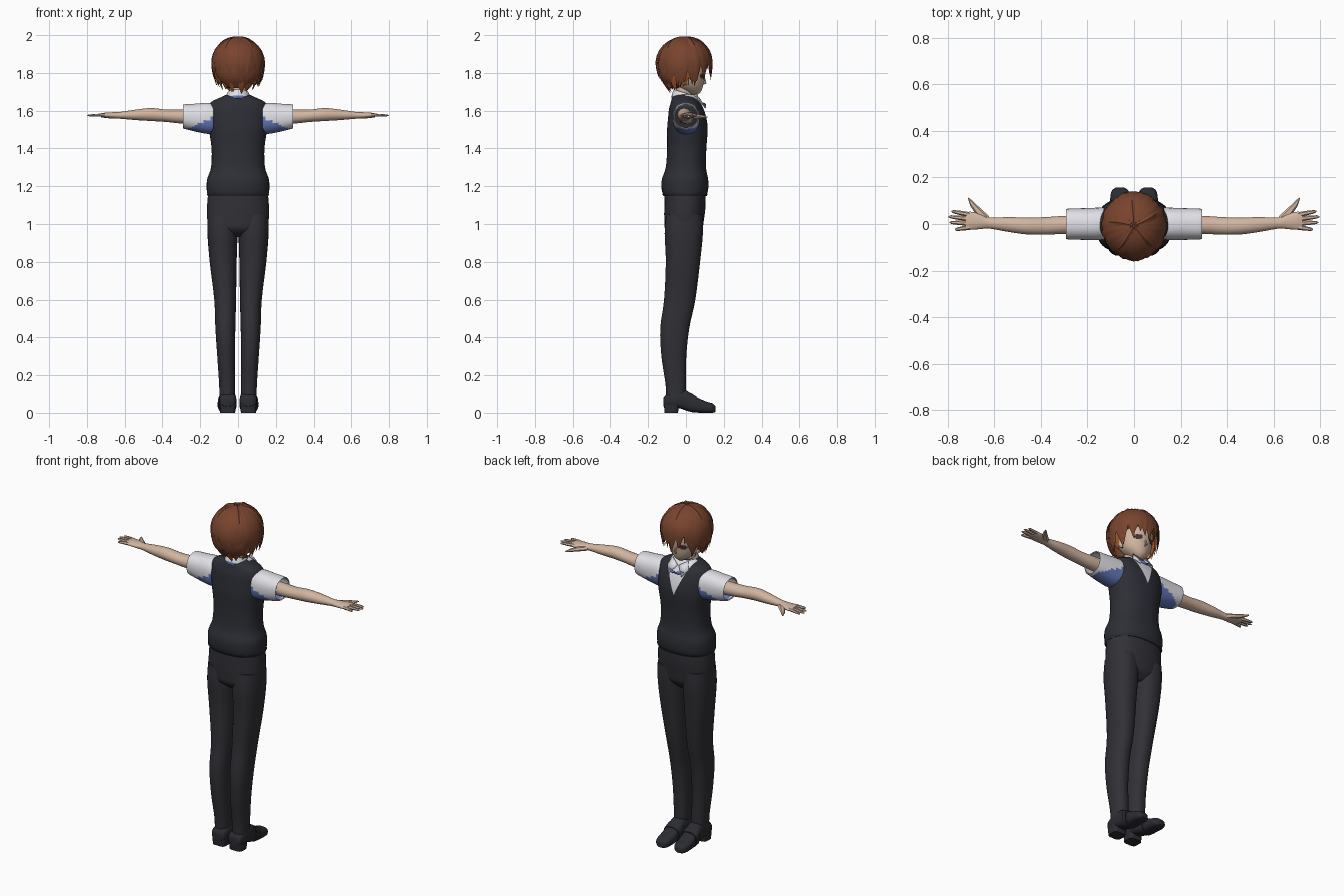
import bpy, bmesh, math, random
from mathutils import Vector

random.seed(4)
if "Cube" in bpy.data.objects:
    bpy.data.objects.remove(bpy.data.objects["Cube"])


def material(name, r, g, b):
    m = bpy.data.materials.new(name)
    m.use_nodes = True
    m.diffuse_color = (r, g, b, 1)
    m.node_tree.nodes["Principled BSDF"].inputs["Base Color"].default_value = (r, g, b, 1)
    return m


SKIN = material("skin", 0.64, 0.46, 0.35)
HAIR = material("brown hair", 0.19, 0.058, 0.027)
NAPE = material("copper hair", 0.36, 0.1, 0.025)
VEST = material("charcoal knit", 0.026, 0.028, 0.036)
CLOTH = material("dark trousers", 0.03, 0.03, 0.037)
SHOE = material("shoe leather", 0.024, 0.025, 0.032)
WHITE = material("white shirt", 0.74, 0.74, 0.79)
BLUE = material("blue shade", 0.13, 0.19, 0.5)
EYE = material("dark eye", 0.06, 0.03, 0.025)


def finish(name, bm, mats, mirror=False, thick=0):
    bmesh.ops.recalc_face_normals(bm, faces=bm.faces)
    mesh = bpy.data.meshes.new(name)
    bm.to_mesh(mesh)
    bm.free()
    ob = bpy.data.objects.new(name, mesh)
    bpy.context.collection.objects.link(ob)
    for m in mats:
        mesh.materials.append(m)
    bpy.ops.object.select_all(action='DESELECT')
    ob.select_set(True)
    bpy.context.view_layer.objects.active = ob
    bpy.ops.object.shade_smooth_by_angle(angle=math.radians(50))
    if thick:
        ob.modifiers.new("thickness", 'SOLIDIFY').thickness = thick
    if mirror:
        ob.modifiers.new("mirror", 'MIRROR').use_mirror_merge = False
    return ob


def smooth_keys(keys, steps):
    # Catmull-Rom interpolation of the cross-section extents
    out = []
    for i in range(len(keys) - 1):
        a, b, c, d = (keys[max(0, min(len(keys) - 1, i + j))] for j in (-1, 0, 1, 2))
        for s in range(steps):
            t = s / steps
            out.append([q + t / 2 * (r - p + t * (2 * p - 5 * q + 4 * r - w + t * (3 * (q - r) + w - p)))
                        for p, q, r, w in zip(a, b, c, d)])
    return out + [list(keys[-1])]


def loft(keys, axis=2, n=2.0, seg=32, steps=4, caps=True):
    # each key: position on axis, then low/high extents on the other two axes
    bm = bmesh.new()
    rings = []
    for t, a0, a1, b0, b1 in smooth_keys(keys, steps):
        ring = []
        for k in range(seg):
            ang = math.tau * (k + 0.5) / seg
            c, s = math.cos(ang), math.sin(ang)
            p = [(a0 + a1) / 2 + (a1 - a0) / 2 * math.copysign(abs(c) ** (2 / n), c),
                 (b0 + b1) / 2 + (b1 - b0) / 2 * math.copysign(abs(s) ** (2 / n), s)]
            p.insert(axis, t)
            ring.append(bm.verts.new(p))
        rings.append(ring)
    skin_rings(bm, rings, caps)
    return bm


def skin_rings(bm, rings, caps=True):
    seg = len(rings[0])
    for r, q in zip(rings, rings[1:]):
        for k in range(seg):
            j = (k + 1) % seg
            bm.faces.new((r[k], r[j], q[j], q[k]))
    if caps:
        bm.faces.new(rings[0])
        bm.faces.new(rings[-1])


def tube(bm, pts, widths, thicks, outward, seg=6):
    # flattened tube whose thin side points along outward(point)
    rings = []
    for i, p in enumerate(pts):
        d = (pts[min(i + 1, len(pts) - 1)] - pts[max(i - 1, 0)]).normalized()
        side = d.cross(outward(p)).normalized()
        up = side.cross(d)
        rings.append([bm.verts.new(p + side * widths[i] * math.cos(math.tau * k / seg)
                                   + up * thicks[i] * math.sin(math.tau * k / seg)) for k in range(seg)])
    skin_rings(bm, rings)


def sym(*rows):
    return [(z, -w, w, y0, y1) for z, w, y0, y1 in rows]


# Trousers
finish("trouser_seat", loft(sym((0.93, .1, -.06, .05), (0.97, .15, -.108, .085), (1.02, .163, -.115, .095),
       (1.1, .164, -.115, .104), (1.2, .155, -.112, .104)), n=2.3), [CLOTH])
finish("trouser_leg", loft([(.06, .02, .098, -.105, .0), (.15, .015, .1, -.108, .0), (.3, .016, .11, -.13, .002),
       (.45, .014, .12, -.136, .018), (.6, .01, .126, -.116, .05), (.8, .007, .15, -.107, .075),
       (.95, .002, .162, -.113, .09), (1.05, .002, .16, -.105, .09)], n=2.3), [CLOTH], True)

# Shoes
finish("shoe", loft([(-.118, .025, .085, .035, .08), (-.1, .01, .098, .03, .1), (-.04, .01, .1, .025, .115),
       (.0, .012, .1, .012, .12), (.04, .012, .102, .002, .092), (.1, .015, .103, 0, .062),
       (.14, .022, .097, 0, .05), (.156, .04, .08, .005, .035)], axis=1, n=2.8), [SHOE], True)
finish("shoe_heel", loft([(0, .015, .095, -.113, -.042), (.045, .012, .097, -.117, -.035)], n=4), [SHOE], True)
finish("shoe_strap", loft([(.025, .008, .106, .004, .107), (.055, .008, .108, .002, .088)], axis=1, n=2.8), [SHOE], True)

# Knitted vest, with the shirt showing in the V of the neck
bm = loft(sym((1.15, .16, -.118, .108), (1.17, .165, -.126, .115), (1.2, .166, -.13, .119), (1.24, .163, -.127, .117),
          (1.3, .143, -.107, .106), (1.4, .14, -.1, .108), (1.5, .154, -.1, .115), (1.56, .158, -.095, .108),
          (1.61, .157, -.09, .093), (1.645, .143, -.08, .075), (1.667, .1, -.074, .06), (1.685, .06, -.06, .045)),
          n=2.3, seg=48)
V_TIP, V_SLOPE = 1.5, 0.42
for sgn in (1, -1):
    front = [f for f in bm.faces if f.calc_center_median().y > 0]
    geom = front + list({e for f in front for e in f.edges}) + list({v for f in front for v in f.verts})
    bmesh.ops.bisect_plane(bm, geom=geom, plane_co=(0, 0, V_TIP), plane_no=(sgn, 0, -V_SLOPE))
for f in bm.faces:
    c = f.calc_center_median()
    f.material_index = int(c.y > 0 and abs(c.x) < V_SLOPE * (c.z - V_TIP))
finish("vest", bm, [VEST, WHITE])
finish("vest_hem", loft(sym((1.148, .161, -.12, .11), (1.16, .167, -.127, .116)), n=2.3), [VEST])

# Short sleeves with blue undersides
bm = loft([(.13, -.068, .072, 1.475, 1.64), (.17, -.07, .07, 1.478, 1.642), (.23, -.068, .068, 1.49, 1.637),
           (.285, -.066, .066, 1.504, 1.634), (.292, -.064, .064, 1.508, 1.63)], axis=0, n=2.3, caps=False)
bm.normal_update()
for f in bm.faces:
    c = f.calc_center_median()
    f.material_index = int(c.z < 1.565 - 0.42 * (c.x - .13) and c.x < .275)
finish("shirt_sleeve", bm, [WHITE, BLUE], True, 0.006)

# Arms and hands
finish("arm", loft([(.14, -.042, .04, 1.525, 1.61), (.3, -.043, .035, 1.532, 1.606), (.38, -.046, .03, 1.54, 1.606),
       (.46, -.045, .028, 1.545, 1.614), (.54, -.034, .03, 1.55, 1.606), (.62, -.02, .028, 1.557, 1.594),
       (.66, -.022, .043, 1.558, 1.592), (.7, -.025, .053, 1.562, 1.59), (.725, -.022, .05, 1.565, 1.586)],
       axis=0, seg=24), [SKIN], True)
bm = bmesh.new()
for y0, x1, y1 in ((.04, .785, .055), (.022, .798, .032), (.003, .793, .007), (-.014, .77, -.024)):
    a, b = Vector((.705, y0, 1.577)), Vector((x1, y1, 1.575))
    tube(bm, [a, a.lerp(b, .5), a.lerp(b, .88), b], [.011, .0095, .007, .002], [.01, .008, .006, .002],
         lambda p: Vector((0, 0, 1)))
thumb = [Vector(p) for p in ((.635, .02, 1.572), (.67, .055, 1.57), (.695, .085, 1.568), (.712, .112, 1.566))]
tube(bm, thumb, [.018, .016, .011, .003], [.013, .012, .009, .003], lambda p: Vector((0, 0, 1)))
finish("fingers", bm, [SKIN], True)

# Neck, head and face
finish("neck", loft(sym((1.62, .05, -.055, .045), (1.68, .045, -.055, .035), (1.78, .045, -.06, .03))), [SKIN])
bm = loft(sym((1.683, .012, .03, .058), (1.7, .04, -.01, .078), (1.73, .071, -.05, .09), (1.77, .091, -.09, .098),
          (1.82, .1, -.11, .104), (1.88, .1, -.12, .1), (1.94, .07, -.08, .07)), seg=64, steps=7)
for f in bm.faces:
    c = f.calc_center_median()
    f.material_index = int(c.y > 0 and ((abs(c.x) - .042) / .019) ** 2 + ((c.z - 1.785) / .015) ** 2 < 1)
finish("head", bm, [SKIN, EYE])
bm = bmesh.new()
tube(bm, [Vector(p) for p in ((0, .094, 1.785), (0, .1, 1.758), (0, .104, 1.748), (0, .088, 1.738))],
     [.003, .006, .007, .004], [.004, .006, .006, .003], lambda p: Vector((0, 1, 0)))
finish("nose", bm, [SKIN])
finish("ear", loft([(1.735, .085, .095, 0, .012), (1.755, .085, .108, -.014, .014),
       (1.785, .085, .115, -.02, .016), (1.8, .09, .105, -.01, .01)], seg=12), [SKIN], True)

# Shirt collar, sloping down to the front, and ribbon
bm = loft(sym((1.655, .07, -.076, .07), (1.67, .07, -.076, .068), (1.69, .062, -.07, .058), (1.705, .056, -.066, .05)),
          caps=False)
for f in bm.faces:
    f.material_index = int(f.calc_center_median().z < 1.668)
for v in bm.verts:
    v.co.z -= 0.3 * (v.co.y + .04)
finish("collar_band", bm, [WHITE, BLUE], thick=0.006)
bm = bmesh.new()
bm.faces.new([bm.verts.new(p) for p in ((.004, .07, 1.66), (.05, .048, 1.688), (.068, .07, 1.648), (.042, .102, 1.612))])
finish("collar_point", bm, [WHITE], True, 0.006)
bm = bmesh.new()
tube(bm, [Vector(p) for p in ((0, .1, 1.625), (.02, .102, 1.63), (.045, .09, 1.637))],
     [.004, .009, .006], [.005, .005, .003], lambda p: Vector((0, 1, 0)))
finish("neck_ribbon", bm, [BLUE], True)

# Hair: a cap covered by tapering locks that fall from the crown
finish("hair_cap", loft(sym((1.72, .055, -.1, -.03), (1.76, .095, -.13, -.01), (1.8, .117, -.146, .035),
       (1.85, .126, -.15, .11), (1.9, .12, -.142, .124), (1.95, .092, -.112, .097), (1.985, .04, -.055, .045))), [HAIR])
CENTRE = Vector((0, -.008, 1.84))


def lock(bm, theta, end_z, start, width, scale, thick=.009):
    back = (1 - math.sin(theta)) / 2
    last = math.pi / 2 + (CENTRE.z - end_z) / .15
    drift = random.uniform(-.22, .22)
    pts, ws, ts = [], [], []
    count = 10
    for i in range(count):
        t = i / (count - 1)
        a = start + (last - start) * t
        th = theta + drift * t * t
        over = max(0, a - math.pi / 2)
        rho = math.sin(min(a, math.pi / 2)) * (1 - (.1 + .32 * back) * over * over) * scale
        z = .15 * math.cos(a) if not over else -.15 * over
        pts.append(CENTRE + Vector((.132 * rho * math.cos(th), .142 * rho * math.sin(th), z * min(1, scale + .1))))
        fade = min(1, .3 + 1.6 * t) * min(1, 2.6 * (1 - t) + .04)
        ws.append(width * fade)
        ts.append(thick * fade)
    tube(bm, pts, ws, ts, lambda p: p - CENTRE, 4)


bm = bmesh.new()
for layer, count in ((0, 26), (1, 20)):
    for i in range(count):
        th = math.tau * (i + .5 * layer + random.uniform(-.2, .2)) / count
        s = math.sin(th)
        low = 1.765 if s > .55 else 1.735 if s > -.4 else 1.75
        lock(bm, th, low + random.uniform(-.015, .03) + .03 * layer, .12 + .1 * layer,
             random.uniform(.024, .032), 1 + .03 * layer)
for i in range(5):
    lock(bm, math.tau * i / 5 + .4, 1.89, .03, .02, 1.02, .01)
finish("hair_locks", bm, [HAIR])

# Lighter layer under the hair at the nape and behind the ears
bm = bmesh.new()
for i in range(17):
    th = math.radians(165 + 210 * i / 16)
    lock(bm, th, 1.7 + .03 * (1 + math.sin(th)) + random.uniform(-.012, .014), 1.4, .024, .9)
finish("hair_nape", bm, [NAPE])
